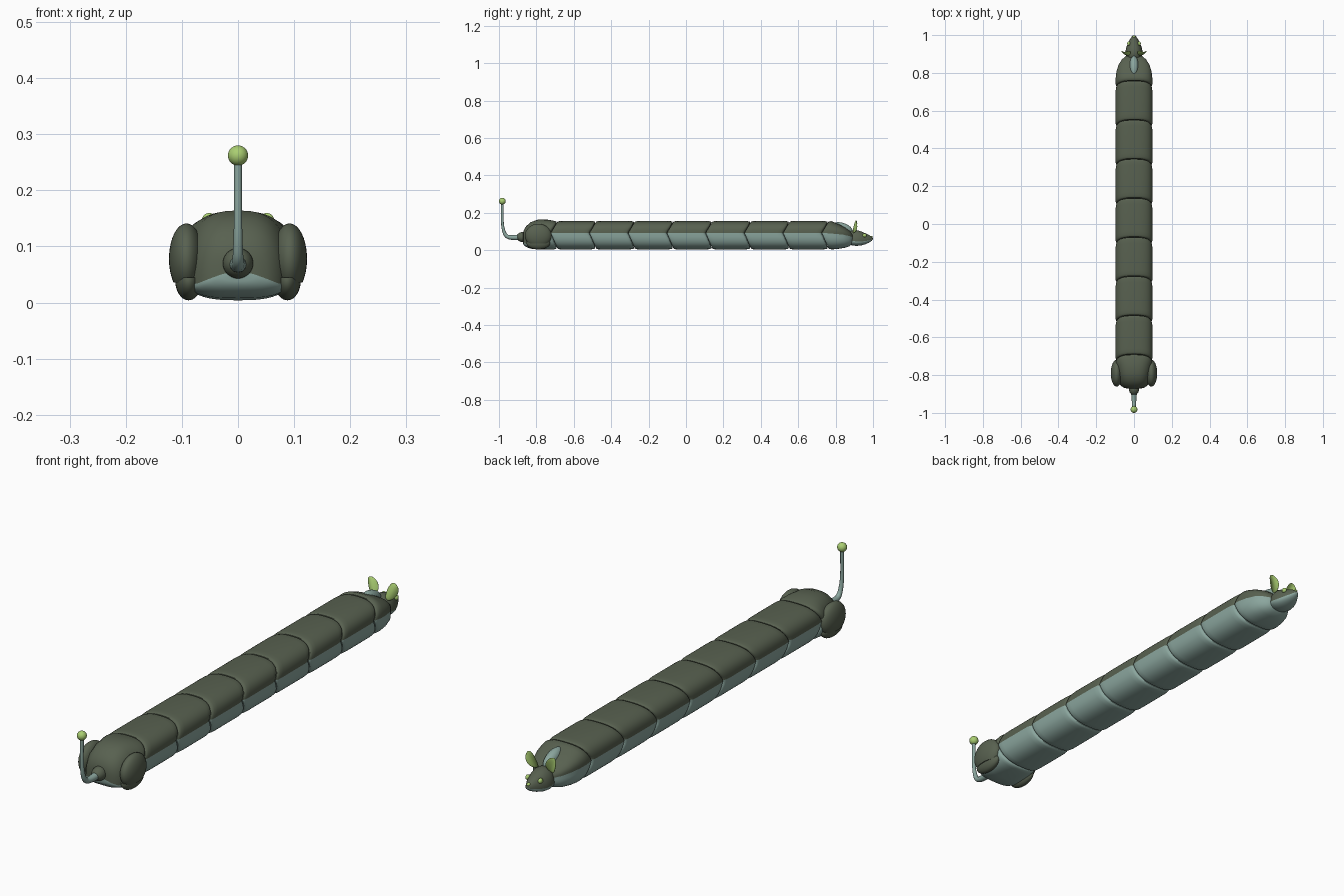
import bpy, bmesh, math
from mathutils import Matrix, Vector

if "Cube" in bpy.data.objects:
    bpy.data.objects.remove(bpy.data.objects["Cube"])


def mat(name, rgb):
    m = bpy.data.materials.new(name)
    lin = [((c / 255 + 0.055) / 1.055) ** 2.4 for c in rgb]
    m.diffuse_color = (*lin, 1)
    m.use_nodes = True
    m.node_tree.nodes["Principled BSDF"].inputs["Base Color"].default_value = m.diffuse_color
    return m


DARK = mat("dark olive", (88, 97, 80))
LIGHT = mat("pale teal", (139, 166, 158))
GREEN = mat("leaf green", (170, 206, 114))


def finish(name, bm, mats, angle=50):
    bmesh.ops.recalc_face_normals(bm, faces=bm.faces)
    me = bpy.data.meshes.new(name)
    bm.to_mesh(me)
    bm.free()
    ob = bpy.data.objects.new(name, me)
    bpy.context.collection.objects.link(ob)
    for m in mats:
        me.materials.append(m)
    bpy.ops.object.select_all(action='DESELECT')
    ob.select_set(True)
    bpy.context.view_layer.objects.active = ob
    bpy.ops.object.shade_smooth_by_angle(angle=math.radians(angle))
    return ob


N = 48


def loft(name, stations, p=0.75):
    """Stations: y, half width, z of colour split, top z, bottom z, chevron depth."""
    bm = bmesh.new()
    rings = []
    for y, w, zm, zt, zb, ch in stations:
        ring = []
        for i in range(N):
            t = 2 * math.pi * i / N
            c, s = math.cos(t), math.sin(t)
            x = math.copysign(abs(c) ** p, c) * w
            h = abs(s) ** p if abs(s) > 1e-6 else 0
            z = zm + h * ((zt - zm) if s > 0 else (zb - zm))
            ring.append(bm.verts.new((x, y - ch * (1 - h), z)))
        rings.append(ring)

    def colour(f, i):
        f.material_index = 0 if i < N // 2 else 1

    for a, b in zip(rings, rings[1:]):
        for i in range(N):
            j = (i + 1) % N
            colour(bm.faces.new((a[i], a[j], b[j], b[i])), i)
    for ring in (rings[0], rings[-1]):
        mid = bm.verts.new(sum((v.co for v in ring), Vector()) / N)
        for i in range(N):
            colour(bm.faces.new((ring[i], ring[(i + 1) % N], mid)), i)
    return finish(name, bm, (DARK, LIGHT))


def ellipsoid(name, loc, radii, m, rot=(0, 0, 0), cut=None, bend=0):
    bm = bmesh.new()
    bmesh.ops.create_uvsphere(bm, u_segments=32, v_segments=20, radius=1)
    for v in bm.verts:
        v.co = Vector([a * b for a, b in zip(v.co, radii)])
        v.co.y += bend * v.co.x ** 2
    r = Matrix.Rotation(rot[1], 4, 'Y') @ Matrix.Rotation(rot[0], 4, 'X')
    bmesh.ops.transform(bm, matrix=Matrix.Translation(loc) @ r, verts=bm.verts)
    if cut:
        z, up = cut
        g = bm.verts[:] + bm.edges[:] + bm.faces[:]
        bmesh.ops.bisect_plane(bm, geom=g, plane_co=(0, 0, z), plane_no=(0, 0, -up), clear_outer=True)
        bmesh.ops.holes_fill(bm, edges=[e for e in bm.edges if e.is_boundary])
    return finish(name, bm, (m,))


# Body segments with rounded rims and chevron seams
START, STEP, COUNT, CH = -0.69, 0.207, 7, 0.035
W, ZM, ZT, ZB = 0.098, 0.092, 0.156, 0.004


def station(y, k, ch=CH):
    return (y, W * k, ZM, ZM + (ZT - ZM) * k, ZM + (ZB - ZM) * k, ch)


for n in range(COUNT):
    a = START + n * STEP + 0.002
    b = a + STEP - 0.004
    loft(f"body_segment_{n + 1}", [
        station(a, 0.93), station(a + 0.004, 0.965), station(a + 0.012, 0.99),
        station(a + 0.03, 1), station(b - 0.03, 1), station(b - 0.012, 0.985),
        station(b - 0.004, 0.96), station(b, 0.92)])

# Tapered shoulder segment
e = START + COUNT * STEP + 0.002
loft("shoulder", [
    station(e, 0.93), station(e + 0.004, 0.965), station(e + 0.015, 0.99),
    (0.79, 0.098, 0.090, 0.150, 0.005, 0.028), (0.82, 0.094, 0.087, 0.138, 0.008, 0.02),
    (0.85, 0.083, 0.083, 0.122, 0.013, 0.01), (0.875, 0.064, 0.076, 0.103, 0.021, 0.004),
    (0.89, 0.042, 0.07, 0.086, 0.035, 0), (0.895, 0.02, 0.066, 0.074, 0.05, 0)])

# Rump
loft("rump", [
    (-0.872, 0.03, 0.05, 0.085, 0.038, 0), (-0.868, 0.052, 0.042, 0.105, 0.028, 0),
    (-0.855, 0.072, 0.034, 0.128, 0.017, 0), (-0.83, 0.085, 0.034, 0.15, 0.008, 0),
    (-0.79, 0.091, 0.045, 0.164, 0.004, 0.005), (-0.74, 0.096, 0.07, 0.163, 0.004, 0.02),
    (-0.71, 0.098, 0.09, 0.158, 0.004, 0.033), station(-0.70, 0.985),
    station(-0.695, 0.96), station(-0.692, 0.92)])

# Head
loft("head", [
    (0.87, 0.033, 0.055, 0.098, 0.032, 0), (0.89, 0.043, 0.05, 0.106, 0.025, 0),
    (0.91, 0.046, 0.047, 0.108, 0.023, 0), (0.935, 0.041, 0.046, 0.101, 0.025, 0),
    (0.96, 0.031, 0.049, 0.090, 0.032, 0), (0.98, 0.02, 0.053, 0.080, 0.041, 0),
    (0.993, 0.011, 0.057, 0.072, 0.050, 0), (0.999, 0.004, 0.06, 0.065, 0.057, 0)], p=0.95)
ellipsoid("nose", (0, 0.990, 0.071), (0.007, 0.008, 0.006), GREEN)
ellipsoid("back_patch", (0, 0.838, 0.119), (0.023, 0.055, 0.026), LIGHT, rot=(math.radians(-20), 0, 0))

# Paired eyes, ears, thighs and feet
for side, s in (("left", -1), ("right", 1)):
    ellipsoid(f"{side}_eye", (s * 0.028, 0.955, 0.079), (0.008, 0.011, 0.010), GREEN)
    ellipsoid(f"{side}_ear", (s * 0.043, 0.902, 0.126), (0.022, 0.006, 0.036), GREEN,
              rot=(math.radians(-12), s * math.radians(22)), bend=25)
    ellipsoid(f"{side}_thigh", (s * 0.092, -0.79, 0.078), (0.031, 0.071, 0.063), DARK, cut=(0.036, 1))
    ellipsoid(f"{side}_foot", (s * 0.088, -0.79, 0.040), (0.024, 0.064, 0.036), DARK, cut=(0.045, -1))

# Tail: dark root, curved stalk and ball tip
ellipsoid("tail_root", (0, -0.872, 0.07), (0.027, 0.034, 0.027), DARK)
cu = bpy.data.curves.new("tail_stalk", 'CURVE')
cu.dimensions = '3D'
cu.bevel_depth = 1.0
cu.bevel_resolution = 4
cu.use_fill_caps = True
pts = [(-0.885, 0.069, 0.016), (-0.925, 0.066, 0.013), (-0.962, 0.072, 0.010),
       (-0.978, 0.11, 0.008), (-0.983, 0.16, 0.007), (-0.982, 0.21, 0.007), (-0.982, 0.255, 0.007)]
sp = cu.splines.new('NURBS')
sp.points.add(len(pts) - 1)
for q, (y, z, r) in zip(sp.points, pts):
    q.co = (0, y, z, 1)
    q.radius = r
sp.order_u = 3
sp.use_endpoint_u = True
sp.resolution_u = 8
cu.materials.append(LIGHT)
tail = bpy.data.objects.new("tail_stalk", cu)
bpy.context.collection.objects.link(tail)
bpy.ops.object.select_all(action='DESELECT')
tail.select_set(True)
bpy.context.view_layer.objects.active = tail
bpy.ops.object.convert(target='MESH')
bpy.ops.object.shade_smooth_by_angle(angle=math.radians(50))
ellipsoid("tail_ball", (0, -0.982, 0.262), (0.018, 0.018, 0.018), GREEN)
